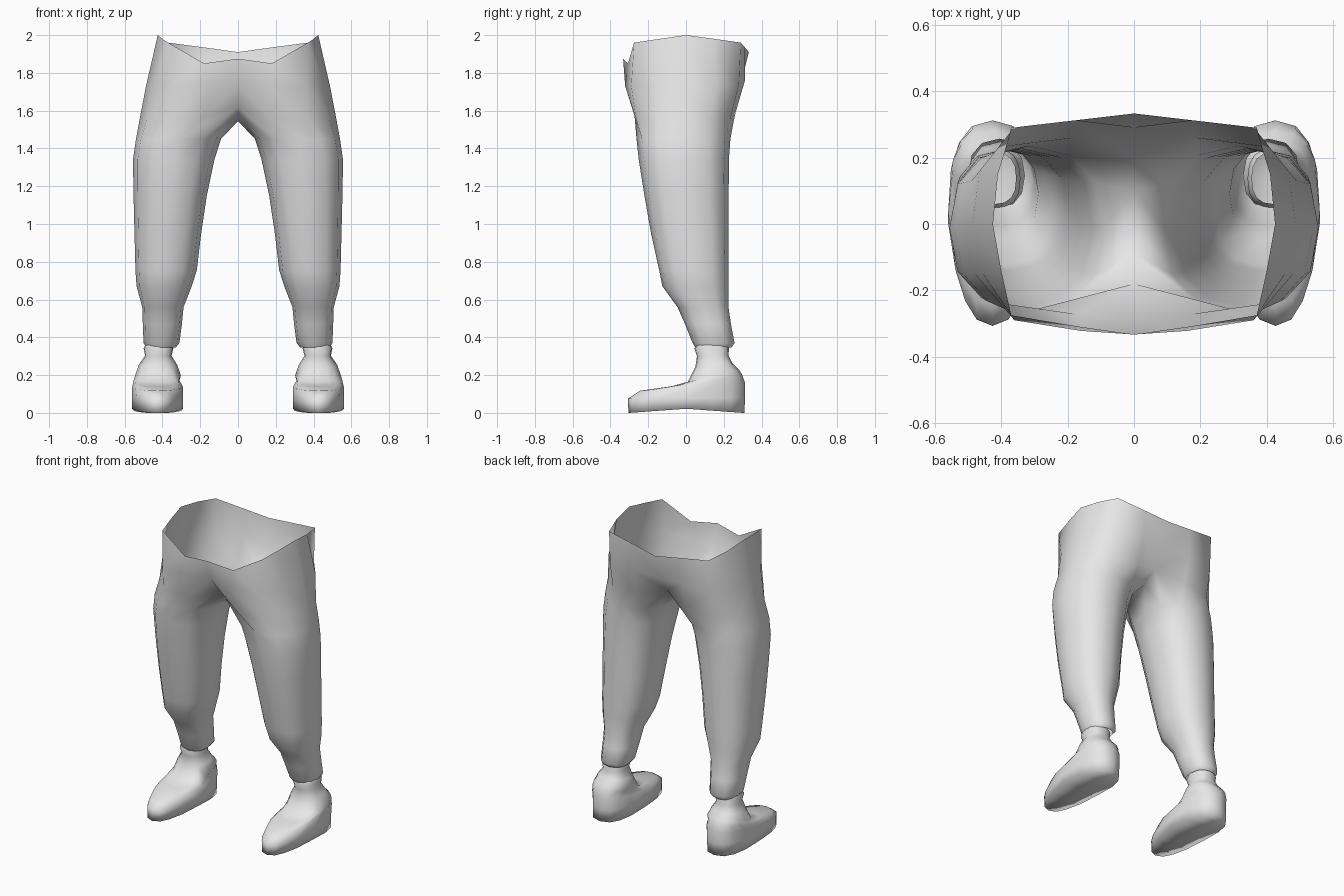
import bpy, bmesh, math

cube = bpy.data.objects.get("Cube")
if cube:
    bpy.data.objects.remove(cube, do_unlink=True)

grey = bpy.data.materials.new("light_grey")
grey.use_nodes = True
grey.diffuse_color = (0.8, 0.8, 0.8, 1)
grey.node_tree.nodes["Principled BSDF"].inputs["Base Color"].default_value = (0.8, 0.8, 0.8, 1)


def oval(x0, x1, y0, y1, z_front, z_back, power, count=12, start=-120):
    """Rounded ring inside a box, tilted from its front to its back height."""
    pts = []
    for i in range(count):
        a = math.radians(start + i * 360 / count)
        c, s = math.cos(a), math.sin(a)
        u = math.copysign(abs(c) ** power, c)
        v = math.copysign(abs(s) ** power, s)
        t = (v + 1) / 2
        pts.append(((x0 + x1) / 2 + u * (x1 - x0) / 2,
                    y0 + t * (y1 - y0), z_front + t * (z_back - z_front)))
    return pts


def bridge(bm, a, b, closed):
    """Join two rows of vertices with quads."""
    n = len(a)
    for i in range(n if closed else n - 1):
        j = (i + 1) % n
        bm.faces.new((a[i], a[j], b[j], b[i]))


def finish(bm, name, merge):
    """Turn the +x half into a smooth object mirrored across x = 0."""
    bmesh.ops.recalc_face_normals(bm, faces=bm.faces)
    for f in bm.faces:
        f.smooth = True
    me = bpy.data.meshes.new(name)
    bm.to_mesh(me)
    bm.free()
    me.materials.append(grey)
    ob = bpy.data.objects.new(name, me)
    bpy.context.collection.objects.link(ob)
    mod = ob.modifiers.new("mirror", "MIRROR")
    mod.use_clip = mod.use_mirror_merge = merge
    mod.merge_threshold = 0.001
    return ob


# Trousers: half rows from the front centre round the hip to the back centre
waist = [(0, -.333, 1.875), (.18, -.307, 1.85), (.37, -.275, 1.96),
         (.40, -.14, 1.98), (.425, 0, 2.0), (.41, .15, 1.98),
         (.37, .29, 1.96), (.18, .312, 1.935), (0, .333, 1.91)]
hip = [(0, -.285, 1.73), (.16, -.322, 1.73), (.36, -.29, 1.73),
       (.455, -.15, 1.73), (.487, 0, 1.73), (.465, .16, 1.73),
       (.37, .28, 1.74), (.18, .312, 1.76), (0, .29, 1.74)]
seat = [(0, -.18, 1.62), (.17, -.272, 1.57), (.37, -.265, 1.56),
        (.48, -.15, 1.56), (.52, 0, 1.56), (.49, .13, 1.56),
        (.38, .235, 1.56), (.18, .26, 1.58), (0, .20, 1.63)]
crotch = [(0, .10, 1.57), (0, 0, 1.545), (0, -.09, 1.565)]

# Leg sections: x inner, x outer, y front, y back, height
legs = [(.09, .54, -.262, .235, 1.45), (.125, .556, -.25, .227, 1.34),
        (.165, .553, -.22, .226, 1.15), (.195, .548, -.185, .225, .95),
        (.218, .543, -.142, .225, .755), (.245, .537, -.125, .225, .67),
        (.288, .507, -.045, .225, .56), (.297, .504, -.005, .238, .47),
        (.31, .50, .035, .257, .37), (.33, .485, .05, .24, .345)]

bm = bmesh.new()
rows = [[bm.verts.new(p) for p in row] for row in (waist, hip, seat)]
bridge(bm, rows[0], rows[1], False)
bridge(bm, rows[1], rows[2], False)
prev = rows[2] + [bm.verts.new(p) for p in crotch]
for x0, x1, y0, y1, z in legs:
    ring = [bm.verts.new(p) for p in oval(x0, x1, y0, y1, z, z, .85)]
    bridge(bm, prev, ring, True)
    prev = ring
finish(bm, "trousers", True)

# Shoes: x inner, x outer, y front, y back, toe height, heel height
shoe = [(.292, .560, -.305, .310, .005, .005), (.290, .560, -.307, .312, .075, .08),
        (.292, .560, -.245, .312, .117, .16), (.310, .552, -.08, .296, .140, .205),
        (.302, .545, .01, .280, .165, .230), (.322, .525, .05, .245, .245, .265),
        (.352, .492, .058, .225, .300, .305), (.342, .500, .045, .228, .340, .345),
        (.355, .485, .06, .215, .37, .37)]
bm = bmesh.new()
prev = None
for i, (x0, x1, y0, y1, zf, zb) in enumerate(shoe):
    pts = oval(x0, x1, y0, y1, zf, zb, .8, 16, -90)
    if i == 0:  # arched sole
        pts = [(x, y, z - .005 + .022 * (1 - min(1, abs(y) / .3))) for x, y, z in pts]
    if i < 3:  # narrower toe
        pts = [(.43 + (x - .43) * (1 - .25 * max(0, -y / .3)), y, z) for x, y, z in pts]
    ring = [bm.verts.new(p) for p in pts]
    if prev:
        bridge(bm, prev, ring, True)
    else:  # sole made of strips across the foot
        n = len(ring)
        bm.faces.new((ring[0], ring[1], ring[-1]))
        for k in range(1, n // 2 - 1):
            bm.faces.new((ring[k], ring[k + 1], ring[n - k - 1], ring[n - k]))
        bm.faces.new((ring[n // 2 - 1], ring[n // 2], ring[n // 2 + 1]))
    prev = ring
finish(bm, "shoes", False)
